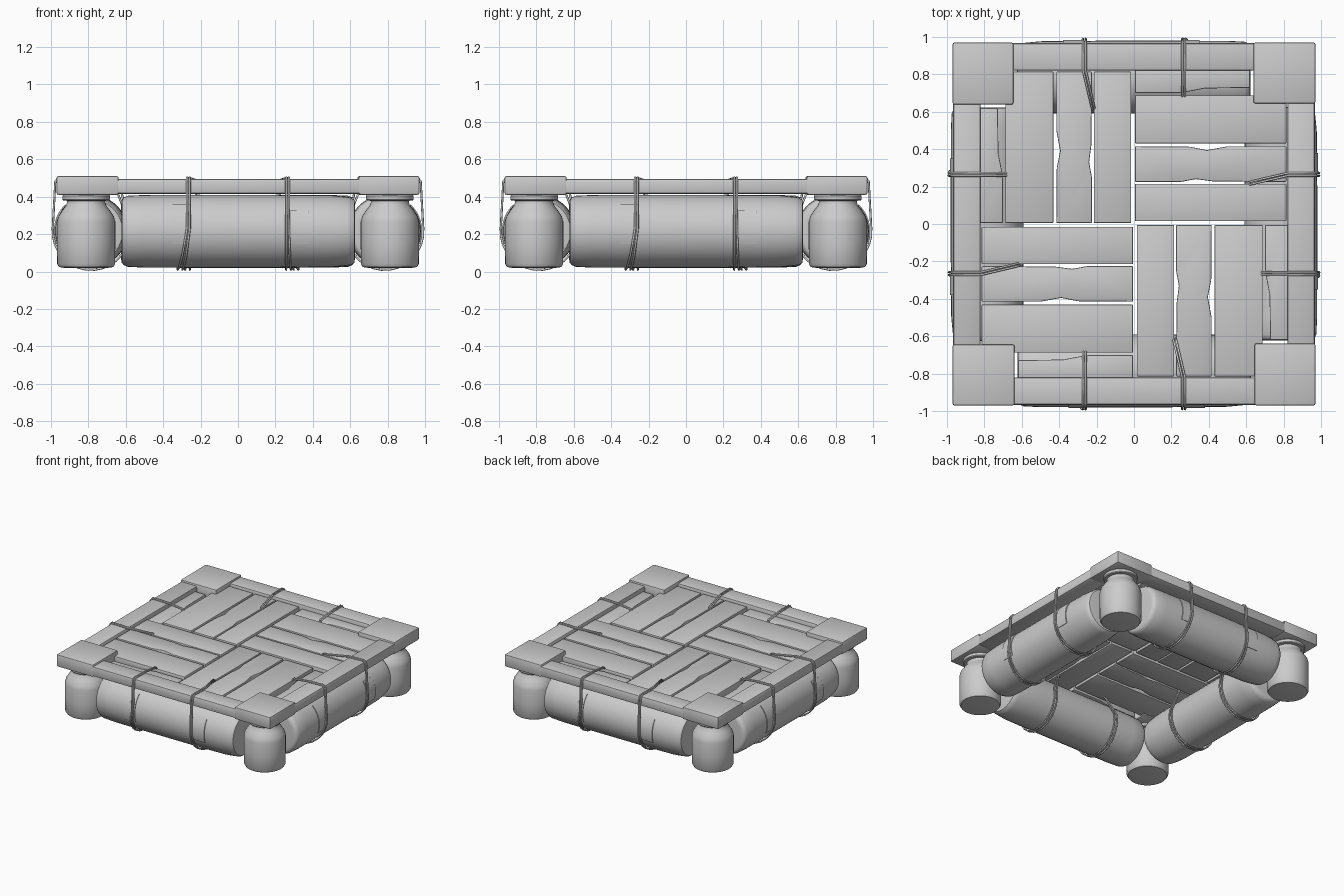
import bpy, bmesh
from math import sin, cos, pi, radians
from mathutils import Matrix

if "Cube" in bpy.data.objects:
    bpy.data.objects.remove(bpy.data.objects["Cube"])


def finish(name, bm, quarter, bevel=0.0):
    """Turn a bmesh into an object rotated into its quarter of the raft."""
    bmesh.ops.recalc_face_normals(bm, faces=bm.faces[:])
    if bevel:
        bmesh.ops.bevel(bm, geom=bm.edges[:], offset=bevel, segments=2,
                        profile=0.5, affect='EDGES')
    bm.transform(Matrix.Rotation(quarter * pi / 2, 4, 'Z'))
    me = bpy.data.meshes.new(name)
    bm.to_mesh(me)
    bm.free()
    for p in me.polygons:
        p.use_smooth = True
    me.set_sharp_from_angle(angle=radians(35))
    ob = bpy.data.objects.new(name, me)
    bpy.context.collection.objects.link(ob)
    return ob


def slab(name, outline, z0, z1, quarter, bevel=0.006):
    """Flat board from a plan outline."""
    bm = bmesh.new()
    face = bm.faces.new([bm.verts.new((x, y, z0)) for x, y in outline])
    ext = bmesh.ops.extrude_face_region(bm, geom=[face])
    for v in ext['geom']:
        if isinstance(v, bmesh.types.BMVert):
            v.co.z = z1
    finish(name, bm, quarter, bevel)


def rect(x0, x1, y0, y1):
    return [(x0, y0), (x1, y0), (x1, y1), (x0, y1)]


def lathe(name, profile, matrix, quarter, n=40):
    """Spin a (radius, height) profile about z, then place it."""
    bm = bmesh.new()
    rings = [[bm.verts.new((r * cos(2 * pi * i / n), r * sin(2 * pi * i / n), h))
              for i in range(n)] for r, h in profile]
    for a, b in zip(rings, rings[1:]):
        for i in range(n):
            bm.faces.new((a[i], a[(i + 1) % n], b[(i + 1) % n], b[i]))
    bm.faces.new(rings[0])
    bm.faces.new(rings[-1])
    bm.transform(matrix)
    finish(name, bm, quarter)


BY, BZ = 0.785, 0.215   # barrel axis on the back side


def rope(name, x_in, x_out, x_low, y_in, quarter):
    """Double lashing over the rail and round the barrel."""
    cu = bpy.data.curves.new(name, 'CURVE')
    cu.dimensions = '3D'
    cu.bevel_depth = 0.006
    cu.bevel_resolution = 2
    for k, dx in enumerate((-0.007, 0.007)):
        low = x_low + dx * 1.8
        pts = [(x_in + dx, y_in, 0.485), (x_out + dx, 0.82, 0.5),
               (x_out + dx, 0.96, 0.503), (x_out + dx, 0.977, 0.48)]
        for i in range(17):
            a = radians(5 - 200 * i / 16)
            t = min(1, i / 7)
            pts.append((x_out + dx + (low - x_out - dx) * t,
                        BY + 0.206 * cos(a), BZ + 0.206 * sin(a)))
        pts.append((x_in + dx, min(y_in, 0.64), 0.41))
        sp = cu.splines.new('POLY')
        sp.points.add(len(pts) - 1)
        for p, c in zip(sp.points, pts):
            p.co = (*c, 1)
        sp.use_cyclic_u = True
    ob = bpy.data.objects.new(name, cu)
    ob.rotation_euler.z = quarter * pi / 2
    bpy.context.collection.objects.link(ob)


def patch(name, x0, x1, a0, a1, quarter):
    """Thin curved strip lying on the barrel."""
    bm = bmesh.new()
    n = 10
    rows = []
    for i in range(n + 1):
        a = radians(a0 + (a1 - a0) * i / n)
        rows.append([bm.verts.new((x, BY + r * cos(a), BZ + r * sin(a)))
                     for x, r in ((x0, .19), (x0, .2), (x1, .2), (x1, .19))])
    for a, b in zip(rows, rows[1:]):
        for i in range(4):
            bm.faces.new((a[i], a[(i + 1) % 4], b[(i + 1) % 4], b[i]))
    bm.faces.new(rows[0])
    bm.faces.new(rows[-1])
    finish(name, bm, quarter)


barrel = [(0.15, -0.625), (0.168, -0.622), (0.18, -0.605), (0.184, -0.58),
          (0.192, -0.5), (0.194, -0.35), (0.193, -0.24), (0.195, -0.2),
          (0.195, 0.3), (0.194, 0.5), (0.19, 0.59), (0.18, 0.612),
          (0.168, 0.62), (0.15, 0.622)]
jar = [(0.12, 0.02), (0.145, 0.024), (0.155, 0.04), (0.156, 0.15), (0.156, 0.265),
       (0.148, 0.295), (0.125, 0.33), (0.108, 0.352), (0.102, 0.368),
       (0.102, 0.378), (0.122, 0.38), (0.127, 0.386), (0.127, 0.405), (0.12, 0.412)]
waisted = [(0.005, 0.225), (0.25, 0.225), (0.33, 0.24), (0.42, 0.228), (0.815, 0.225),
           (0.815, 0.415), (0.5, 0.415), (0.39, 0.395), (0.3, 0.413), (0.005, 0.415)]
broken = [(0.005, 0.7), (0.25, 0.7), (0.38, 0.725), (0.62, 0.728),
          (0.62, 0.83), (0.005, 0.83)]

# One quarter of the raft, repeated around the centre
for q in range(4):
    # floats
    lathe("side_barrel", barrel, Matrix.Translation((0, BY, BZ))
          @ Matrix.Rotation(pi / 2, 4, 'Y'), q)
    lathe("corner_jar", jar, Matrix.Translation((0.812, 0.812, 0)), q)
    # frame
    slab("corner_plate", rect(0.638, 0.97, 0.645, 0.97), 0.41, 0.51, q, 0.01)
    slab("edge_rail", rect(-0.66, 0.66, 0.82, 0.967), 0.415, 0.495, q, 0.012)
    # deck boards
    slab("inner_plank", rect(0.005, 0.815, 0.015, 0.215), 0.42, 0.475, q)
    slab("waisted_plank", waisted, 0.42, 0.475, q)
    slab("outer_plank", rect(0.005, 0.815, 0.43, 0.688), 0.42, 0.475, q)
    slab("broken_plank", broken, 0.415, 0.46, q)
    # lashings and barrel strips
    rope("straight_rope", 0.265, 0.265, 0.31, 0.692, q)
    rope("slanted_rope", -0.218, -0.265, -0.27, 0.62, q)
    patch("barrel_strip_a", 0.25, 0.35, -20, 46, q)
    patch("barrel_strip_b", -0.38, -0.27, -20, 35, q)
